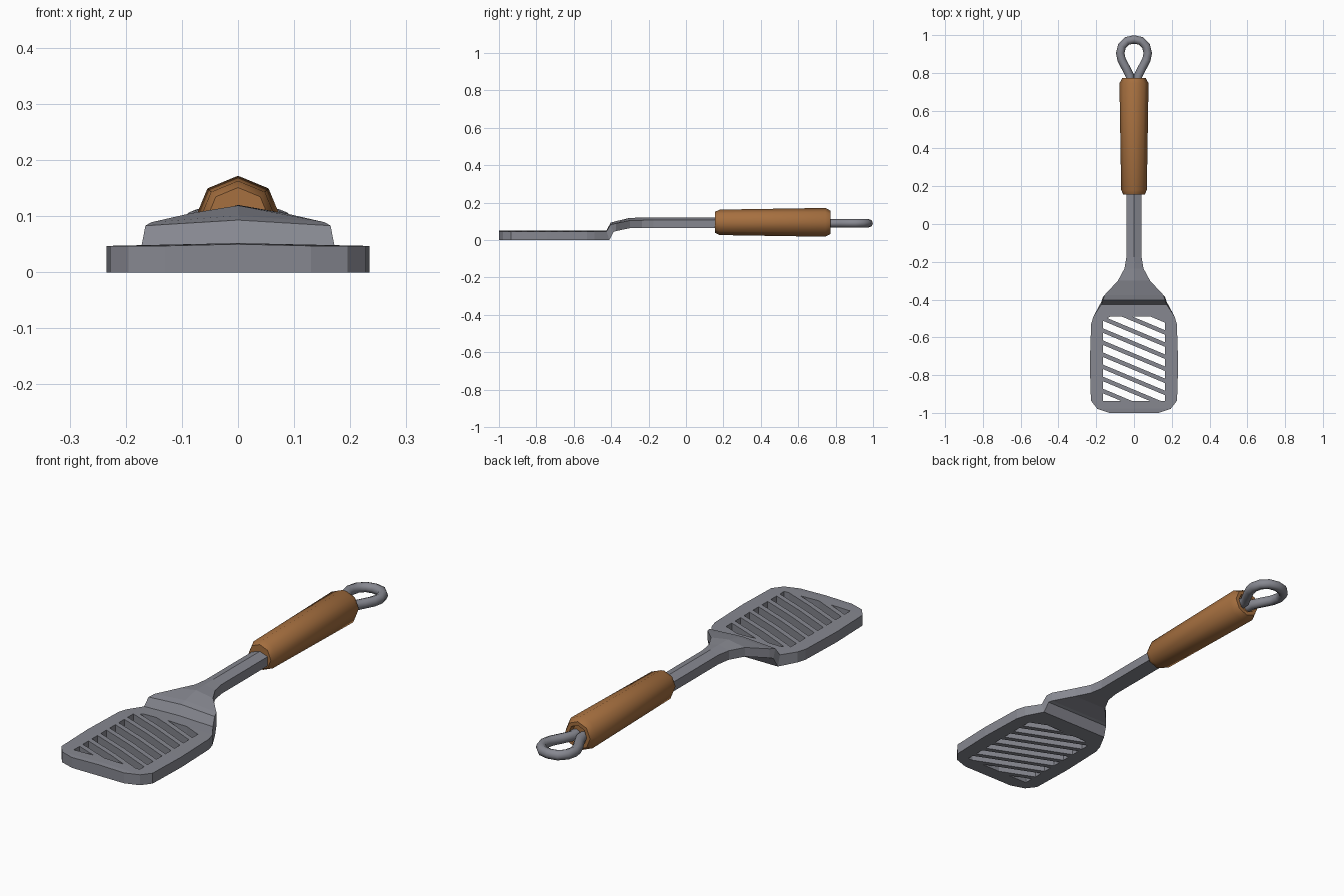
import bpy, bmesh, math
from mathutils import Vector

if "Cube" in bpy.data.objects:
    bpy.data.objects.remove(bpy.data.objects["Cube"])


def material(name, col):
    m = bpy.data.materials.new(name)
    m.diffuse_color = (*col, 1)
    m.use_nodes = True
    m.node_tree.nodes["Principled BSDF"].inputs["Base Color"].default_value = m.diffuse_color
    return m


steel = material("grey_steel", (0.24, 0.245, 0.28))
wood = material("brown_wood", (0.38, 0.16, 0.05))


def loft(name, rings, mat, angle):
    """Skin a list of equal-length point rings and cap both ends."""
    bm = bmesh.new()
    vs = [[bm.verts.new(p) for p in r] for r in rings]
    n = len(vs[0])
    for a, b in zip(vs, vs[1:]):
        for i in range(n):
            j = (i + 1) % n
            bm.faces.new((a[i], a[j], b[j], b[i]))
    bm.faces.new(vs[0])
    bm.faces.new(vs[-1])
    return finish(name, bm, mat, angle)


def finish(name, bm, mat, angle):
    bmesh.ops.recalc_face_normals(bm, faces=bm.faces)
    me = bpy.data.meshes.new(name)
    bm.to_mesh(me)
    bm.free()
    ob = bpy.data.objects.new(name, me)
    bpy.context.collection.objects.link(ob)
    if mat:
        me.materials.append(mat)
    if angle:
        bpy.ops.object.select_all(action='DESELECT')
        ob.select_set(True)
        bpy.context.view_layer.objects.active = ob
        bpy.ops.object.shade_smooth_by_angle(angle=math.radians(angle))
    return ob


# blade, step and shaft: y, half width, bottom z, edge top z, crown z
stations = [
    (-1.0, 0.13, 0, 0.047, 0.05), (-0.978, 0.195, 0, 0.047, 0.052),
    (-0.935, 0.228, 0, 0.047, 0.052), (-0.74, 0.234, 0, 0.047, 0.052),
    (-0.53, 0.227, 0, 0.047, 0.052), (-0.49, 0.215, 0, 0.047, 0.052),
    (-0.425, 0.172, 0, 0.047, 0.052), (-0.403, 0.165, 0.043, 0.083, 0.093),
    (-0.375, 0.155, 0.048, 0.089, 0.101), (-0.30, 0.085, 0.064, 0.105, 0.119),
    (-0.235, 0.05, 0.065, 0.106, 0.12), (-0.175, 0.04, 0.065, 0.107, 0.12),
    (0.19, 0.04, 0.065, 0.107, 0.12),
]
rings = []
for y, w, zb, zs, zc in stations:
    yb = y + 0.015 if -0.43 < y < -0.39 else y
    rings.append([(-w, yb, zb), (0, yb, zb), (w, yb, zb),
                  (w, y, zs), (0, y, zc), (-w, y, zs)])
blade = loft("blade_and_shaft", rings, steel, 0)


# slanted slots, each clipped to the window in the blade
def clip(poly, nx, ny, d):
    out = []
    for p, q in zip(poly, poly[1:] + poly[:1]):
        a, b = nx * p[0] + ny * p[1] - d, nx * q[0] + ny * q[1] - d
        if a <= 0:
            out.append(p)
        if a * b < 0:
            t = a / (a - b)
            out.append((p[0] + t * (q[0] - p[0]), p[1] + t * (q[1] - p[1])))
    return out


W, SLOPE, STEP, BAR = 0.165, 0.42, 0.064, 0.024
bm = bmesh.new()
for k in range(-3, 7):
    top = -0.50 - STEP * k - BAR / 2
    bot = top - STEP + BAR
    drop = 2 * W * SLOPE
    poly = [(-W, top), (-W, bot), (W, bot - drop), (W, top - drop)]
    for plane in [(0, 1, -0.49), (0, -1, 0.937),
                  (0.5, 1, W / 2 - 0.51), (-0.5, 1, W / 2 - 0.51)]:
        poly = clip(poly, *plane)
    if len(poly) < 3:
        continue
    lo = [bm.verts.new((x, y, -0.1)) for x, y in poly]
    hi = [bm.verts.new((x, y, 0.2)) for x, y in poly]
    bm.faces.new(lo)
    bm.faces.new(hi)
    for i in range(len(lo)):
        j = (i + 1) % len(lo)
        bm.faces.new((lo[i], lo[j], hi[j], hi[i]))
cutter = finish("slot_cutter", bm, None, 0)
cutter.hide_render = True
mod = blade.modifiers.new("slots", 'BOOLEAN')
mod.object = cutter
mod.operation = 'DIFFERENCE'
mod.solver = 'EXACT'
bpy.context.view_layer.update()
bpy.ops.object.select_all(action='DESELECT')
blade.select_set(True)
bpy.context.view_layer.objects.active = blade
bpy.ops.object.modifier_apply(modifier=mod.name)
bpy.data.objects.remove(cutter)

# wooden handle: eight-sided turned profile with a recess at the loop end
profile = [(0.155, 0.042), (0.155, 0.056), (0.18, 0.068), (0.745, 0.077),
           (0.773, 0.062), (0.773, 0.045), (0.755, 0.04)]
loft("handle", [[(r * math.cos(i * math.pi / 4), y, 0.095 + r * math.sin(i * math.pi / 4))
                 for i in range(8)] for y, r in profile], wood, 46)

# hanging loop: eight-sided wire swept along a teardrop
half = [(0.02, 0.74), (0.022, 0.785), (0.045, 0.83), (0.066, 0.87), (0.073, 0.905),
        (0.064, 0.942), (0.038, 0.969)]
path = [Vector((x, y, 0.09)) for x, y in half] + [Vector((0, 0.977, 0.09))]
path += [Vector((-x, y, 0.09)) for x, y in reversed(half)]
rings = []
for i, p in enumerate(path):
    t = (path[min(i + 1, len(path) - 1)] - path[max(i - 1, 0)]).normalized()
    side = Vector((t.y, -t.x, 0))
    rings.append([p + 0.0225 * (side * math.cos(a * math.pi / 4)
                                + Vector((0, 0, math.sin(a * math.pi / 4))))
                  for a in range(8)])
loft("hanging_loop", rings, steel, 50)
